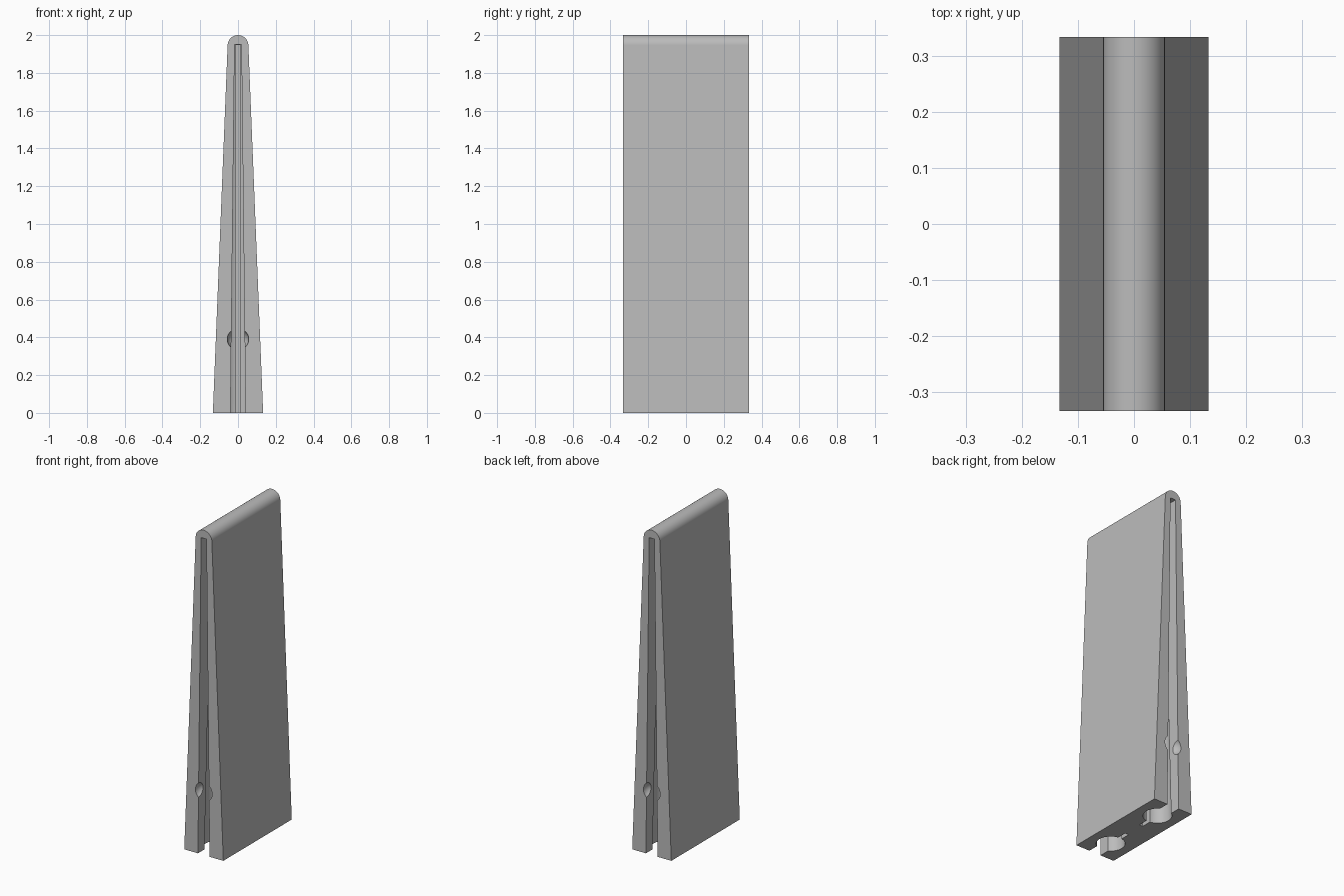
import bpy
import bmesh
from math import cos, sin, pi
from mathutils import Matrix

if "Cube" in bpy.data.objects:
    bpy.data.objects.remove(bpy.data.objects["Cube"], do_unlink=True)

HALF_DEPTH = 0.333
SLOT_TOP = 1.95

grey = bpy.data.materials.new("plain_grey")
grey.use_nodes = True
grey.diffuse_color = (0.5, 0.5, 0.5, 1)
grey.node_tree.nodes["Principled BSDF"].inputs["Base Color"].default_value = (0.5, 0.5, 0.5, 1)


def add_object(name, bm):
    bmesh.ops.recalc_face_normals(bm, faces=bm.faces)
    mesh = bpy.data.meshes.new(name)
    bm.to_mesh(mesh)
    bm.free()
    mesh.materials.append(grey)
    obj = bpy.data.objects.new(name, mesh)
    bpy.context.collection.objects.link(obj)
    return obj


def prism(name, profile, y0, y1):
    """Extrude an x-z profile along y."""
    bm = bmesh.new()
    face = bm.faces.new([bm.verts.new((x, y0, z)) for x, z in profile])
    new = bmesh.ops.extrude_face_region(bm, geom=[face])["geom"]
    moved = [v for v in new if isinstance(v, bmesh.types.BMVert)]
    bmesh.ops.translate(bm, verts=moved, vec=(0, y1 - y0, 0))
    return add_object(name, bm)


def tapered(bottom, top, z0, z1):
    return [(-bottom, z0), (bottom, z0), (top, z1), (-top, z1)]


# Tapered body with a rounded ridge
ridge_r = 0.055
ridge = [(ridge_r * cos(a), 2 - ridge_r + ridge_r * sin(a))
         for a in (pi * i / 32 for i in range(33))]
body = prism("wedge_body", [(-0.133, 0), (0.133, 0)] + ridge, -HALF_DEPTH, HALF_DEPTH)


def end_cutters(side):
    """Slot, conical bore, narrow slit and round dimple at one end."""
    bore_y = side * 0.2
    slot = prism("slot_cutter", tapered(0.0405, 0.018, -0.05, SLOT_TOP),
                 bore_y, side * (HALF_DEPTH + 0.1))
    slit = prism("slit_cutter", tapered(0.012, 0.012, -0.05, SLOT_TOP - 0.002),
                 side * 0.06, bore_y)
    bm = bmesh.new()
    bmesh.ops.create_cone(bm, cap_ends=True, segments=48, radius1=0.081, radius2=0.035,
                          depth=SLOT_TOP + 0.049,
                          matrix=Matrix.Translation((0, bore_y, (SLOT_TOP - 0.051) / 2)))
    bore = add_object("bore_cutter", bm)
    bm = bmesh.new()
    bmesh.ops.create_uvsphere(bm, u_segments=40, v_segments=20, radius=0.057,
                              matrix=Matrix.Translation((0, side * (HALF_DEPTH + 0.001), 0.39)))
    return [slot, bore, slit, add_object("dimple_cutter", bm)]


# Cut both ends alike
bpy.ops.object.select_all(action="DESELECT")
bpy.context.view_layer.objects.active = body
body.select_set(True)
for side in (-1, 1):
    for cutter in end_cutters(side):
        cutter.hide_render = True
        mod = body.modifiers.new("cut", "BOOLEAN")
        mod.operation = "DIFFERENCE"
        mod.solver = "EXACT"
        mod.object = cutter
        bpy.ops.object.modifier_apply(modifier=mod.name)
        bpy.data.objects.remove(cutter, do_unlink=True)

bpy.ops.object.shade_smooth_by_angle(angle=pi / 6)
